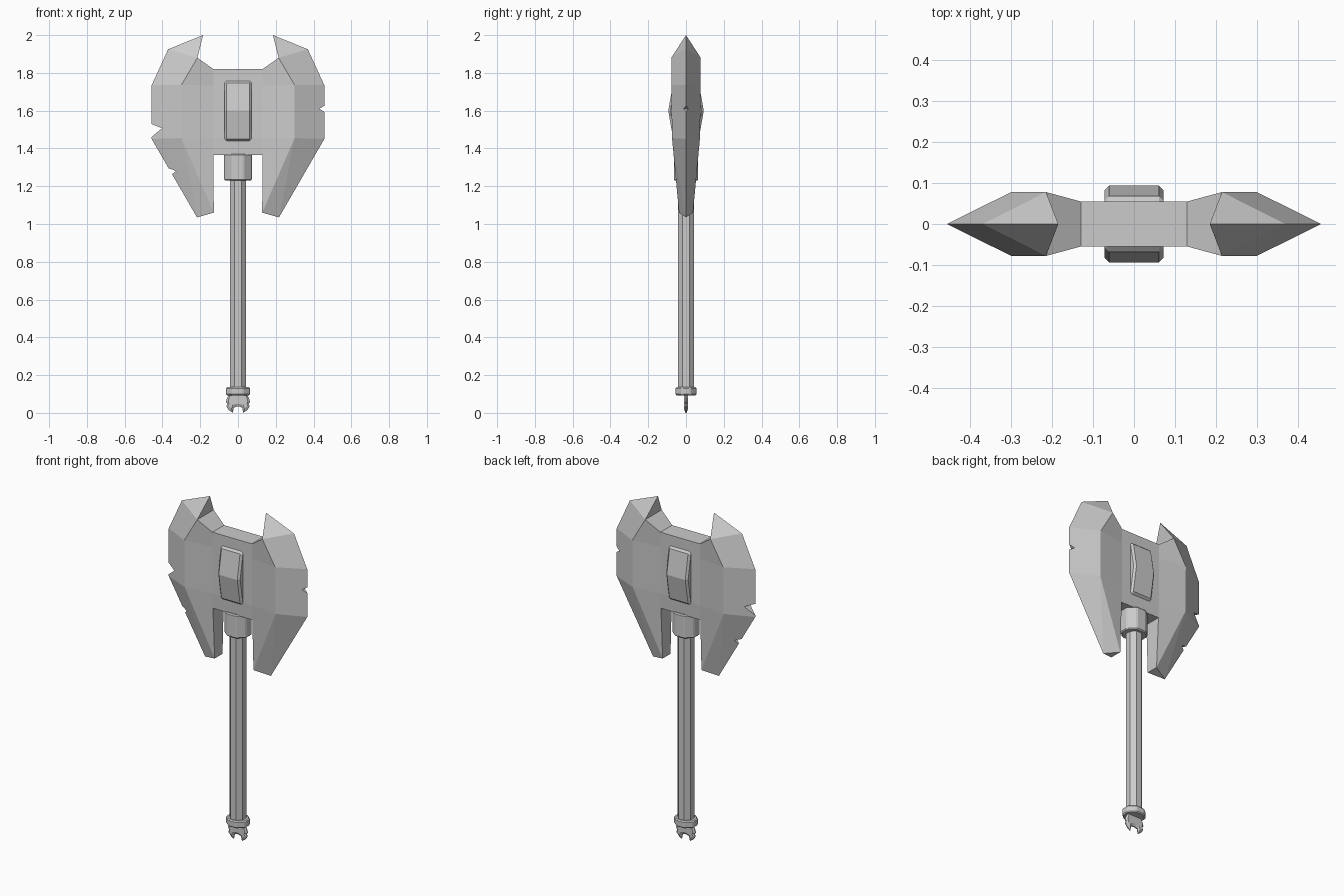
import bpy, bmesh, math

if "Cube" in bpy.data.objects:
    bpy.data.objects.remove(bpy.data.objects["Cube"])


def finish(bm, name):
    bmesh.ops.remove_doubles(bm, verts=bm.verts, dist=1e-5)
    bmesh.ops.recalc_face_normals(bm, faces=bm.faces)
    me = bpy.data.meshes.new(name)
    bm.to_mesh(me)
    bm.free()
    ob = bpy.data.objects.new(name, me)
    bpy.context.collection.objects.link(ob)
    return ob


def loft(name, rings):
    """Closed solid through rings that have equal point counts."""
    bm = bmesh.new()
    rows = [[bm.verts.new(p) for p in r] for r in rings]
    n = len(rows[0])
    for a, b in zip(rows, rows[1:]):
        for i in range(n):
            j = (i + 1) % n
            bm.faces.new((a[i], a[j], b[j], b[i]))
    bm.faces.new(rows[0])
    bm.faces.new(rows[-1])
    return finish(bm, name)


def octagon(rx, ry, z):
    """Octagon with flat front; rx, ry are the half widths."""
    k = 1 / math.cos(math.pi / 8)
    angles = [math.pi / 8 + i * math.pi / 4 for i in range(8)]
    return [(rx * k * math.cos(a), ry * k * math.sin(a), z) for a in angles]


def bevel(ob, width):
    m = ob.modifiers.new("bevel", 'BEVEL')
    m.width = width
    m.segments = 1


# Double axe head: one quarter, repeated across x and y
P = dict(
    T=(.185, 0, 2.0), A=(.37, 0, 1.925), B=(.457, 0, 1.735), C=(.457, 0, 1.45),
    D=(.217, 0, 1.035), E=(.128, .037, 1.06), e=(.128, 0, 1.06),
    R=(.215, .078, 1.88), r=(.215, 0, 1.88), S=(.30, .078, 1.735), U=(.30, .074, 1.455),
    K=(.13, .055, 1.82), k=(.13, 0, 1.82), L=(.13, .055, 1.735), N=(.13, .055, 1.455),
    Q=(.13, .051, 1.365), q=(.13, 0, 1.365),
    M=(0, .055, 1.82), m=(0, 0, 1.82), V=(0, .055, 1.455),
    W=(0, .051, 1.365), w=(0, 0, 1.365))
faces = ("TAR ABSR BCUS UCD UDE UQN UEQ DEe EeqQ QqwW KkmM RrkK TRr "
         "RSLK SUNL MKLNV VNQW").split()
bm = bmesh.new()
for sx in (1, -1):
    for sy in (1, -1):
        vs = {c: bm.verts.new((x * sx, y * sy, z)) for c, (x, y, z) in P.items()}
        for f in faces:
            bm.faces.new([vs[c] for c in f])
head = finish(bm, "axe_head")

# Chipped notches in the cutting edges
notches = [
    [(.48, 1.64), (.43, 1.61), (.48, 1.58)],
    [(-.48, 1.538), (-.402, 1.507), (-.48, 1.442)],
    [(-.40, 1.305), (-.345, 1.288), (-.328, 1.28), (-.385, 1.235)],
]
for pts in notches:
    cutter = loft("notch_cutter", [[(x, y, z) for x, z in pts] for y in (-.2, .2)])
    cutter.hide_render = True
    cutter.hide_set(True)
    cutter.display_type = 'WIRE'
    m = head.modifiers.new("notch", 'BOOLEAN')
    m.operation = 'DIFFERENCE'
    m.solver = 'EXACT'
    m.object = cutter

# Bulging block running through the centre of the head
prof = [(-.066, 1.757), (-.094, 1.60), (-.066, 1.44),
        (.066, 1.44), (.094, 1.60), (.066, 1.757)]
block = loft("centre_block", [[(x, y, z) for y, z in prof] for x in (-.072, .072)])
bevel(block, .011)

# Shaft, collar under the head and ring at the foot
loft("shaft", [octagon(.043, .043, .10), octagon(.043, .043, 1.30)])
collar = loft("collar", [octagon(.073, .064, 1.23), octagon(.073, .064, 1.37)])
bevel(collar, .006)
ring = loft("foot_ring", [octagon(.064, .055, .093), octagon(.064, .055, .136)])
bevel(ring, .006)

# Thin clawed pommel plate, thickest away from its sharp outline
half = [(.008, .035), (.022, .03), (.028, .002), (.048, .016), (.062, .036),
        (.056, .05), (.064, .06), (.058, .082), (.04, .105)]
inner = [(.008, .05), (.028, .044), (.034, .024), (.042, .03), (.05, .042),
         (.048, .052), (.052, .062), (.048, .08), (.038, .105)]


def plate_ring(pts, y):
    full = pts + [(-x, z) for x, z in reversed(pts)]
    return [(x, y, max(z, 0)) for x, z in full]


loft("pommel_claw", [plate_ring(inner, -.011), plate_ring(half, -.003),
                     plate_ring(half, .003), plate_ring(inner, .011)])
for ob in bpy.data.objects:
    if ob.name == "pommel_claw":
        for v in ob.data.vertices:
            v.co.z = max(v.co.z - .002, 0)
